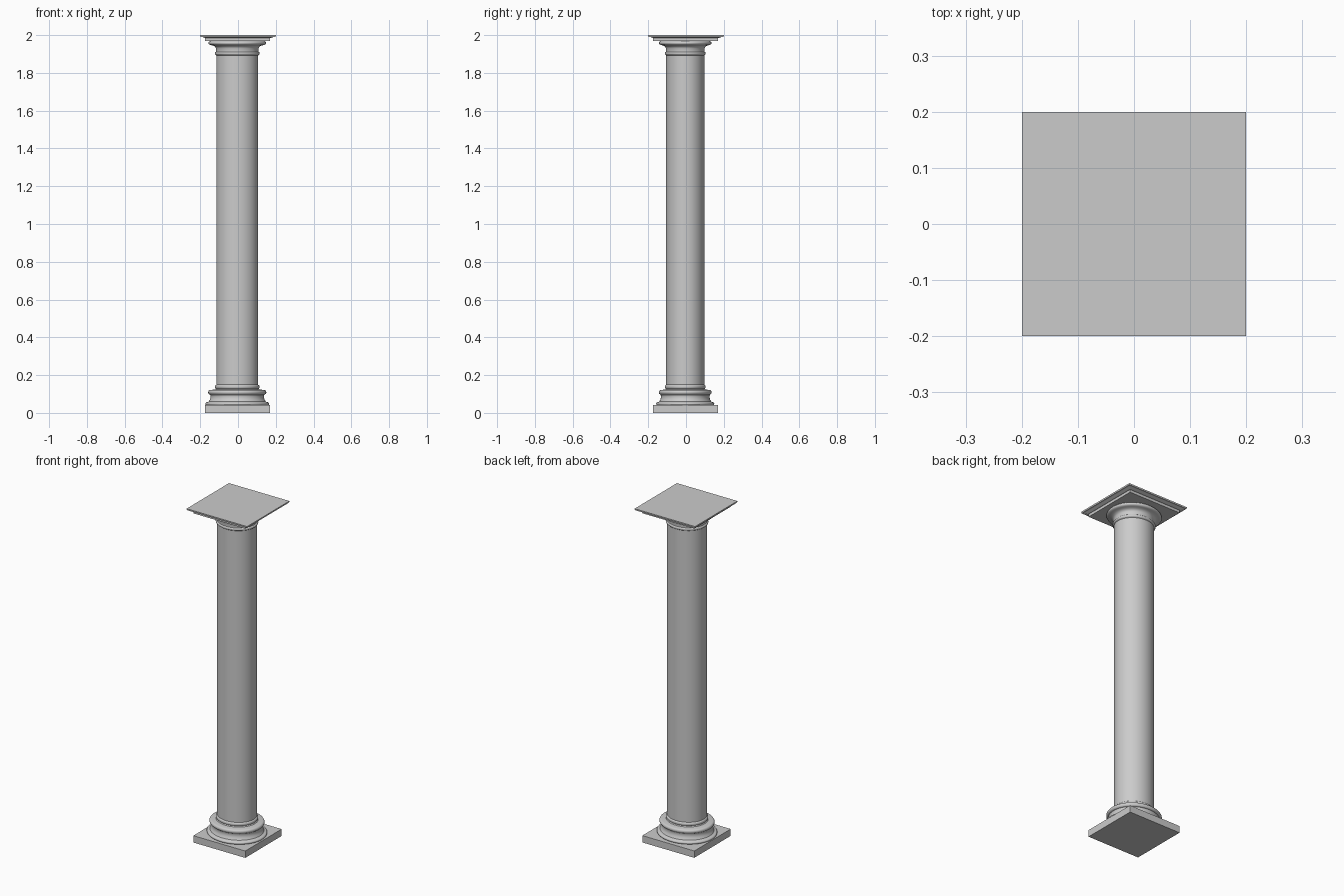
import bpy, bmesh, math

if "Cube" in bpy.data.objects:
    bpy.data.objects.remove(bpy.data.objects["Cube"])

SIDES = 64
Y_RATIO = 0.91      # round parts are slightly narrower in depth
CX, CY = -0.004, -0.004


def arc(r, z, dr, dz, a0=-90, a1=90, n=8):
    """Points along a half-ellipse moulding profile."""
    return [(r + dr * math.cos(math.radians(a0 + (a1 - a0) * i / n)),
             z + dz * math.sin(math.radians(a0 + (a1 - a0) * i / n))) for i in range(n + 1)]


def make_object(name, bm):
    bmesh.ops.recalc_face_normals(bm, faces=bm.faces)
    mesh = bpy.data.meshes.new(name)
    bm.to_mesh(mesh)
    bm.free()
    obj = bpy.data.objects.new(name, mesh)
    bpy.context.collection.objects.link(obj)
    return obj


def lathe(name, profile):
    bm = bmesh.new()
    rings = []
    for r, z in profile:
        rings.append([bm.verts.new((CX + r * math.cos(2 * math.pi * i / SIDES),
                                    CY + r * Y_RATIO * math.sin(2 * math.pi * i / SIDES), z))
                      for i in range(SIDES)])
    for a, b in zip(rings, rings[1:]):
        for i in range(SIDES):
            j = (i + 1) % SIDES
            bm.faces.new((a[i], a[j], b[j], b[i]))
    bm.faces.new(rings[0])
    bm.faces.new(rings[-1])
    obj = make_object(name, bm)
    bpy.ops.object.select_all(action='DESELECT')
    obj.select_set(True)
    bpy.context.view_layer.objects.active = obj
    bpy.ops.object.shade_smooth_by_angle(angle=math.radians(35))


def square_slab(name, z0, z1, half0, half1, cx=0.0, cy=0.0):
    bm = bmesh.new()
    bmesh.ops.create_cube(bm, size=2)
    for v in bm.verts:
        h, z = (half1, z1) if v.co.z > 0 else (half0, z0)
        v.co = (cx + v.co.x * h, cy + v.co.y * h, z)
    make_object(name, bm)


# Square foot
square_slab("plinth", 0.0, 0.041, 0.172, 0.172, -0.002, -0.002)

# Base mouldings: lower torus, hollow, upper torus, small bead
lathe("base_mouldings",
      arc(0.158, 0.048, 0.011, 0.009)
      + [(0.151, 0.060), (0.145, 0.070), (0.142, 0.080), (0.142, 0.092), (0.144, 0.096)]
      + arc(0.143, 0.109, 0.011, 0.012)
      + [(0.118, 0.124), (0.115, 0.128)]
      + arc(0.113, 0.138, 0.005, 0.009)
      + [(0.110, 0.150)])

# Plain shaft
lathe("shaft", [(0.111, 0.12), (0.111, 1.94)])

# Capital: bead, neck and flaring cushion
lathe("capital_mouldings",
      [(0.110, 1.892)]
      + arc(0.113, 1.903, 0.006, 0.008)
      + [(0.113, 1.913), (0.113, 1.930), (0.117, 1.938), (0.126, 1.944), (0.135, 1.946)]
      + arc(0.136, 1.958, 0.017, 0.011, -80, 60)
      + [(0.144, 1.972)])

# Square top, stepped in two layers
square_slab("abacus", 1.969, 1.985, 0.172, 0.172, -0.002, -0.002)
square_slab("top_moulding", 1.985, 1.991, 0.176, 0.190)
square_slab("top_plate", 1.991, 2.0, 0.199, 0.2)
